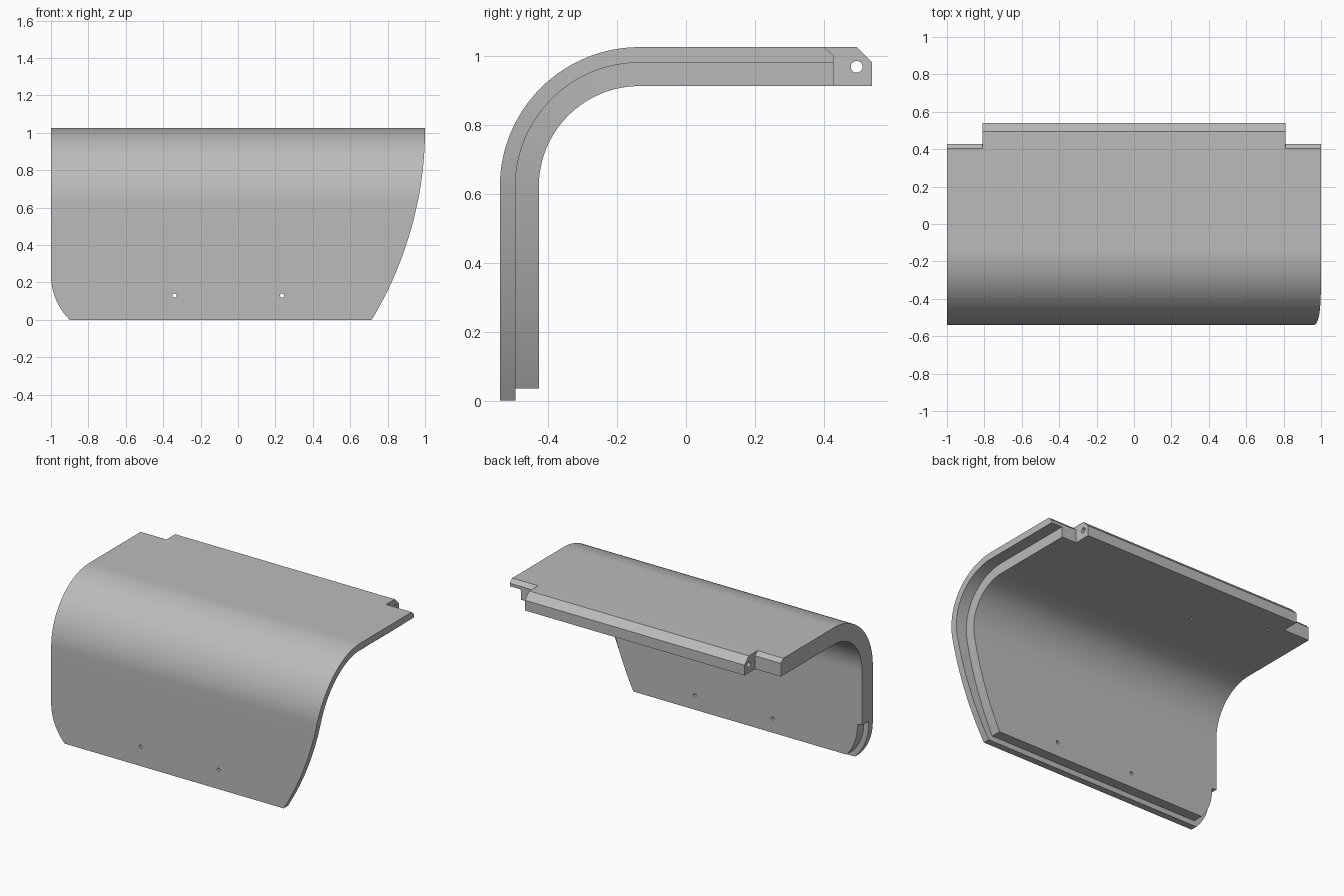
import bpy
import bmesh
import math
from mathutils import Matrix

cube = bpy.data.objects.get("Cube")
if cube:
    bpy.data.objects.remove(cube, do_unlink=True)

grey = bpy.data.materials.new("plain_grey")
grey.use_nodes = True
grey.diffuse_color = (0.5, 0.5, 0.5, 1)
grey.node_tree.nodes["Principled BSDF"].inputs["Base Color"].default_value = (0.5, 0.5, 0.5, 1)

# Main dimensions
FRONT, TOP, BACK = -0.54, 1.025, 0.428
RADIUS = 0.405
SKIN, THICK = 0.045, 0.113
CHAMFER = 0.025
TAB_X = 0.81


def add_object(name, bm):
    bmesh.ops.recalc_face_normals(bm, faces=bm.faces)
    mesh = bpy.data.meshes.new(name)
    bm.to_mesh(mesh)
    bm.free()
    mesh.materials.append(grey)
    obj = bpy.data.objects.new(name, mesh)
    bpy.context.collection.objects.link(obj)
    return obj


def bend_stations(heights):
    """Functions of depth giving (y, z): up the front, round the bend, to the back."""
    cy, cz = FRONT + RADIUS, TOP - RADIUS
    out = [lambda d, z=z: (FRONT + d, z) for z in heights]
    for i in range(33):
        a = math.pi / 2 * i / 32
        out.append(lambda d, a=a: (cy - (RADIUS - d) * math.cos(a),
                                   cz + (RADIUS - d) * math.sin(a)))
    for y in (BACK - CHAMFER, BACK):
        out.append(lambda d, y=y: (y, TOP - d))
    return out


def loft(name, heights, d_out, d_in, left, right, chamfer=0):
    """Closed bent slab whose two side edges follow functions of height."""
    bm = bmesh.new()
    rings = []
    stations = bend_stations(heights)
    for i, point in enumerate(stations):
        outer = d_out + (chamfer if i == len(stations) - 1 else 0)
        ring = []
        for d, edge in ((outer, left), (outer, right), (d_in, right), (d_in, left)):
            y, z = point(d)
            ring.append(bm.verts.new((edge(z), y, z)))
        rings.append(ring)
    for a, b in zip(rings, rings[1:]):
        for k in range(4):
            n = (k + 1) % 4
            bm.faces.new((a[k], a[n], b[n], b[k]))
    bm.faces.new(rings[0])
    bm.faces.new(rings[-1])
    return add_object(name, bm)


def arc_x(z, centre_x, centre_z, radius, side):
    dz = min(0, z - centre_z)
    return centre_x + side * math.sqrt(radius ** 2 - dz ** 2)


# Outline edges: rounded lower corner on one side, long sweep on the other
def skin_low(z):
    return arc_x(z, -0.662, 0.24, 0.338, -1)


def skin_sweep(z):
    return arc_x(z, -0.967, 1.02, 1.967, 1)


def panel_low(z):
    return -1 if z > 0.26 else arc_x(z, -0.662, 0.24, 0.303, -1)


def panel_sweep(z):
    return arc_x(z, -1.28, 1.02, 2.2, 1)


corner = [0.035 + 0.223 * i / 10 for i in range(11)]
upper = [0.262, 0.35, 0.44, 0.53]

# Outer skin and the inset inner panel behind it
skin = loft("outer_skin", [0, 0.017] + corner + upper, 0, SKIN,
            skin_low, skin_sweep, CHAMFER)
panel = loft("inner_panel", corner + upper, SKIN, THICK, panel_low, panel_sweep)

# Hinge tab along the back edge
bm = bmesh.new()
low = TOP - THICK
profile = [(BACK - CHAMFER, TOP), (0.495, TOP), (0.54, 0.98),
           (0.54, low), (BACK, low), (BACK, TOP - CHAMFER)]
face = bm.faces.new([bm.verts.new((-TAB_X, y, z)) for y, z in profile])
grown = bmesh.ops.extrude_face_region(bm, geom=[face])
bmesh.ops.translate(bm, vec=(2 * TAB_X, 0, 0),
                    verts=[v for v in grown["geom"] if isinstance(v, bmesh.types.BMVert)])
tab = add_object("hinge_tab", bm)


def drill(obj, centre, radius, depth, axis):
    """Cut one round hole along the given axis."""
    turn = {"X": Matrix.Rotation(math.pi / 2, 4, "Y"),
            "Y": Matrix.Rotation(math.pi / 2, 4, "X"),
            "Z": Matrix.Identity(4)}[axis]
    bm = bmesh.new()
    bmesh.ops.create_cone(bm, cap_ends=True, segments=20, radius1=radius, radius2=radius,
                          depth=depth, matrix=Matrix.Translation(centre) @ turn)
    cutter = add_object("hole_cutter", bm)
    cutter.hide_render = True
    mod = obj.modifiers.new("hole", "BOOLEAN")
    mod.operation = "DIFFERENCE"
    mod.solver = "EXACT"
    mod.object = cutter
    bpy.context.view_layer.objects.active = obj
    bpy.ops.object.modifier_apply(modifier=mod.name)
    bpy.data.objects.remove(cutter, do_unlink=True)


# Screw holes through the front, mounting holes underneath, pin hole in the tab
for x in (-0.34, 0.235):
    for part in (skin, panel):
        drill(part, (x, FRONT, 0.13), 0.011, 0.4, "Y")
for x in (-0.73, -0.3):
    for y in (0.175, 0.375):
        drill(panel, (x, y, 0.93), 0.009, 0.2, "Z")
drill(tab, (0, 0.495, 0.968), 0.017, 2, "X")

# Smooth bend with crisp edges
bpy.ops.object.select_all(action="DESELECT")
for part in (skin, panel, tab):
    part.select_set(True)
bpy.context.view_layer.objects.active = skin
bpy.ops.object.shade_smooth_by_angle(angle=math.radians(30))
